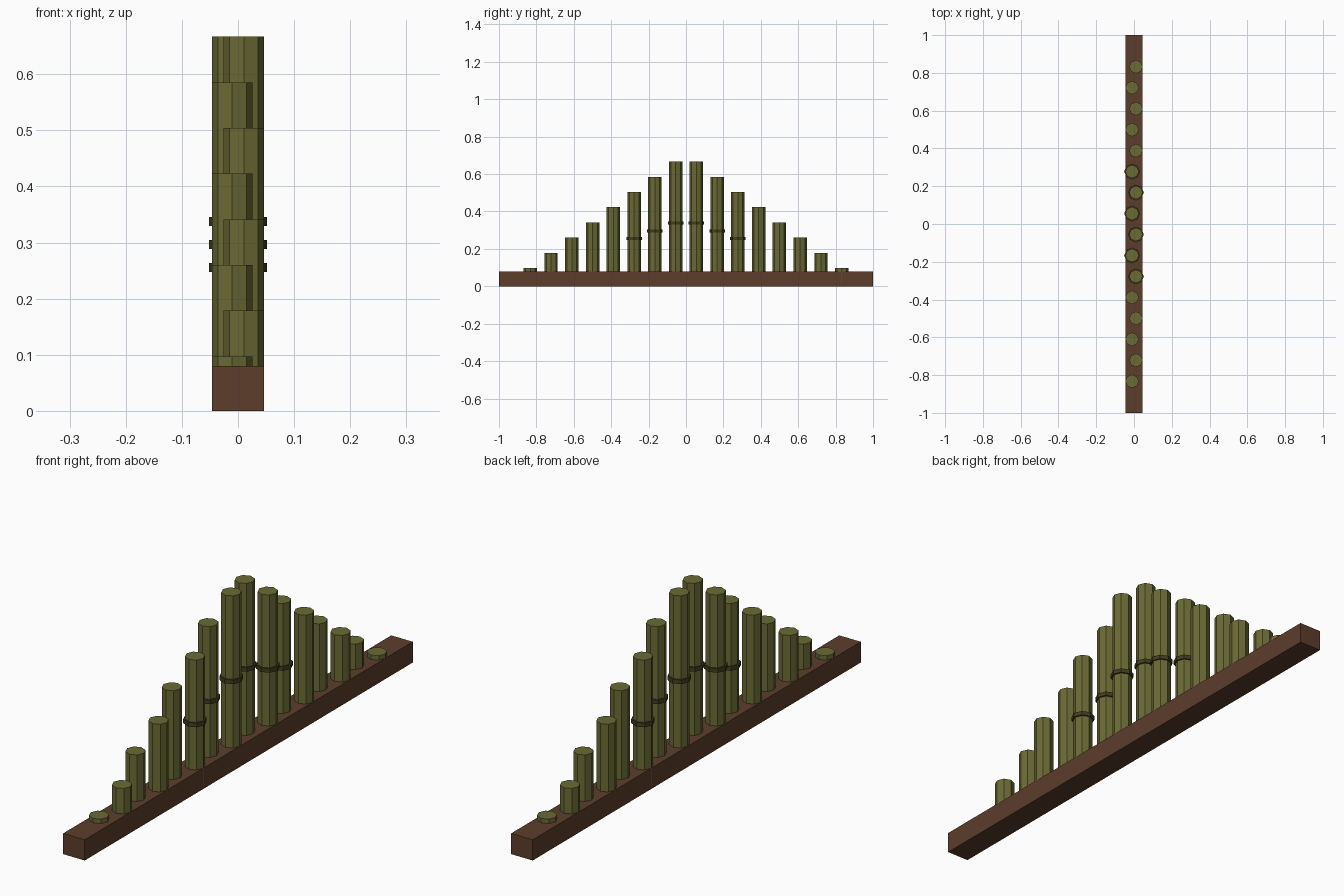
import bpy

cube = bpy.data.objects.get("Cube")
if cube:
    bpy.data.objects.remove(cube, do_unlink=True)


def make_material(name, rgb):
    mat = bpy.data.materials.new(name)
    mat.use_nodes = True
    colour = (*rgb, 1)
    mat.diffuse_color = colour
    shader = next(n for n in mat.node_tree.nodes if n.type == 'BSDF_PRINCIPLED')
    shader.inputs["Base Color"].default_value = colour
    shader.inputs["Roughness"].default_value = 0.9
    return mat


def finish(name, mat):
    obj = bpy.context.object
    obj.name = name
    obj.data.materials.append(mat)
    return obj


def octagon_post(name, x, y, bottom, top, radius, mat):
    bpy.ops.mesh.primitive_cylinder_add(
        vertices=8, radius=radius, depth=top - bottom,
        location=(x, y, (bottom + top) / 2))
    return finish(name, mat)


wood = make_material("brown_wood", (0.107, 0.047, 0.024))
stalk_green = make_material("olive_stalk", (0.147, 0.145, 0.036))
ring_green = make_material("dark_olive_ring", (0.05, 0.047, 0.014))

BASE_HEIGHT = 0.08
STALK_RADIUS = 0.0358
COUNT = 16

# Long wooden base
bpy.ops.mesh.primitive_cube_add(size=1, location=(0, 0, BASE_HEIGHT / 2))
base = bpy.context.object
base.scale = (0.092, 2, BASE_HEIGHT)
bpy.ops.object.transform_apply(location=False, rotation=False, scale=True)
finish("base_plank", wood)

# Staggered stalks rising towards the middle
for i in range(COUNT):
    step = min(i, COUNT - 1 - i)
    y = (i - (COUNT - 1) / 2) * 0.111
    x = -0.0103 if i % 2 == 0 else 0.0103
    top = 0.097 + step * 0.0814
    octagon_post(f"stalk_{i + 1}", x, y, 0.0075, top, STALK_RADIUS, stalk_green)

    # Joint rings around the six tallest stalks
    if step >= 5:
        middle = (top + 0.0075) / 2
        octagon_post(f"joint_ring_{i + 1}", x, y, middle - 0.008, middle + 0.008,
                     0.0418, ring_green)
